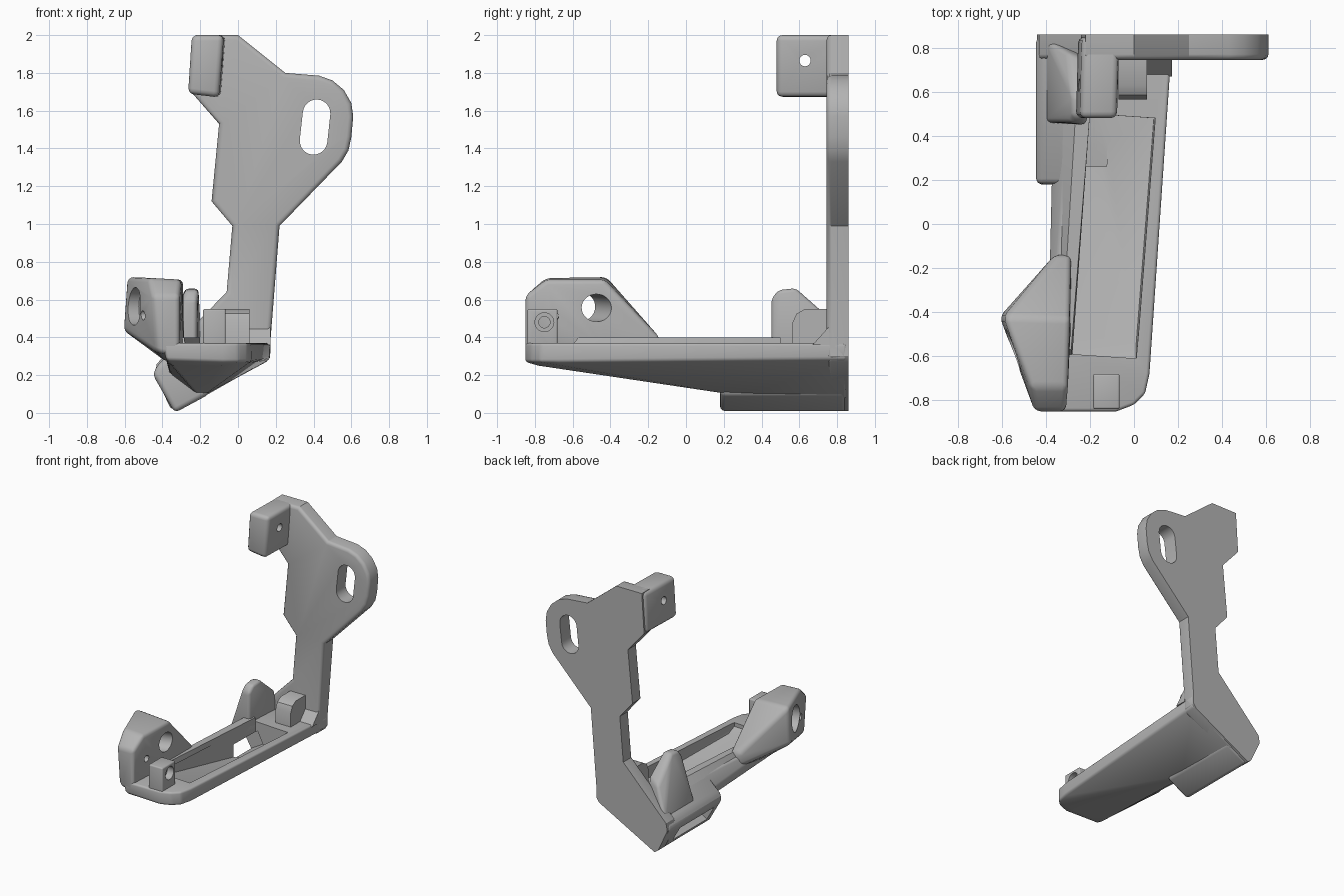
import bpy, bmesh, math
from mathutils import Vector

if "Cube" in bpy.data.objects:
    bpy.data.objects.remove(bpy.data.objects["Cube"], do_unlink=True)

grey = bpy.data.materials.new("plain grey")
grey.use_nodes = True
grey.diffuse_color = (0.45, 0.45, 0.45, 1)
grey.node_tree.nodes["Principled BSDF"].inputs["Base Color"].default_value = grey.diffuse_color


def add_object(name, bm):
    bmesh.ops.recalc_face_normals(bm, faces=bm.faces)
    mesh = bpy.data.meshes.new(name)
    bm.to_mesh(mesh)
    bm.free()
    mesh.materials.append(grey)
    obj = bpy.data.objects.new(name, mesh)
    bpy.context.collection.objects.link(obj)
    return obj


def round_edges(bm, edges, width, segments=3):
    if width:
        bmesh.ops.bevel(bm, geom=edges, offset=width, segments=segments,
                        profile=0.5, affect='EDGES', clamp_overlap=True)


def hull(name, points, width=0.0):
    """Convex solid around the points, with rounded edges."""
    bm = bmesh.new()
    for p in points:
        bm.verts.new(p)
    res = bmesh.ops.convex_hull(bm, input=bm.verts)
    bmesh.ops.delete(bm, geom=[v for v in bm.verts if not v.link_faces], context='VERTS')
    bmesh.ops.dissolve_limit(bm, angle_limit=math.radians(2), verts=bm.verts, edges=bm.edges)
    sharp = [e for e in bm.edges if e.is_manifold and e.calc_face_angle() > 0.4]
    round_edges(bm, sharp, width)
    return add_object(name, bm)


def prism(name, outline, y0, y1, front_width=0.0):
    """Front outline (x, z) pushed back from y0 to y1."""
    bm = bmesh.new()
    face = bm.faces.new([bm.verts.new((x, y0, z)) for x, z in outline])
    res = bmesh.ops.extrude_face_region(bm, geom=[face], use_keep_orig=True)
    moved = [g for g in res["geom"] if isinstance(g, bmesh.types.BMVert)]
    bmesh.ops.translate(bm, verts=moved, vec=(0, y1 - y0, 0))
    bmesh.ops.recalc_face_normals(bm, faces=bm.faces)
    rim = [e for e in bm.edges if all(abs(v.co.y - y0) < 1e-5 for v in e.verts)]
    round_edges(bm, rim, front_width)
    return add_object(name, bm)


def box_points(x0, x1, y0, y1, z0, z1):
    return [(x, y, z) for x in (x0, x1) for y in (y0, y1) for z in (z0, z1)]


def bore(start, end, radius):
    """Round cutter between two points."""
    a, b = Vector(start), Vector(end)
    bm = bmesh.new()
    bmesh.ops.create_cone(bm, cap_ends=True, segments=32, radius1=radius,
                          radius2=radius, depth=(b - a).length)
    turn = (b - a).to_track_quat('Z', 'Y').to_matrix().to_4x4()
    bmesh.ops.transform(bm, matrix=turn, verts=bm.verts)
    bmesh.ops.translate(bm, verts=bm.verts, vec=(a + b) / 2)
    return add_object("bore_cutter", bm)


def cut(obj, cutters):
    bpy.context.view_layer.objects.active = obj
    for c in cutters:
        c.hide_render = True
        mod = obj.modifiers.new("cut", 'BOOLEAN')
        mod.operation, mod.solver, mod.object = 'DIFFERENCE', 'EXACT', c
        bpy.ops.object.modifier_apply(modifier=mod.name)


# Back plate with slotted lug
plate = prism("back_plate", [
    (-0.22, 2.0), (0, 2.0), (0.25, 1.8), (0.43, 1.785), (0.5, 1.76), (0.56, 1.71),
    (0.6, 1.64), (0.61, 1.57), (0.6, 1.46), (0.585, 1.39), (0.55, 1.33), (0.22, 0.99),
    (0.17, 0.36), (0.17, 0.3), (0.15, 0.27), (-0.33, 0.01), (-0.36, 0.03), (-0.44, 0.2),
    (-0.43, 0.26), (-0.06, 0.64), (-0.03, 0.99), (-0.14, 1.12), (-0.10, 1.53),
    (-0.24, 1.69)], 0.745, 0.86, 0.025)
slot = []
for cx, cz, start in ((0.416, 1.586, 0), (0.4, 1.44, math.pi)):
    for i in range(13):
        t = start + math.pi * i / 12 - 0.09
        slot.append((cx + 0.073 * math.cos(t), cz + 0.073 * math.sin(t)))
slot_cutter = prism("slot_cutter", slot, 0.6, 1.0)
cut(plate, [slot_cutter])

# Upper mounting tab
tab = hull("upper_tab", [(x + dx, y, z) for x, z in
           ((-0.235, 2.0), (-0.065, 2.0), (-0.09, 1.67), (-0.255, 1.69))
           for y, dx in ((0.48, -0.01), (0.85, 0.0))], 0.03)
tab_bore = bore((-0.5, 0.63, 1.865), (0.2, 0.63, 1.865), 0.03)
cut(tab, [tab_bore])

# Sloping base tray
tray = hull("base_tray", [
    (-0.4, -0.85, 0.37), (-0.08, -0.85, 0.37), (0.0, -0.82, 0.37), (0.05, -0.77, 0.37),
    (0.07, -0.68, 0.37), (0.175, 0.85, 0.37), (-0.27, 0.85, 0.37),
    (-0.38, -0.85, 0.28), (-0.08, -0.85, 0.27), (0.0, -0.82, 0.27), (0.05, -0.77, 0.27),
    (0.07, -0.68, 0.27), (0.17, 0.85, 0.285), (-0.35, -0.78, 0.25), (-0.1, -0.78, 0.25),
    (-0.2, 0.35, 0.08), (-0.2, 0.85, 0.075), (-0.36, 0.35, 0.2), (-0.36, 0.85, 0.2),
    (-0.37, -0.15, 0.25)], 0.015)

# Low side wing below the tray
wing = hull("side_wing", [(x, y, z) for x, z in
            ((-0.45, 0.2), (-0.335, 0.0), (-0.15, 0.1), (-0.2, 0.36), (-0.3, 0.37), (-0.43, 0.25))
            for y in (0.18, 0.85)], 0.03)

# Raised rail beside the pocket
rail = hull("side_rail", [(-0.35, -0.6, 0.35), (-0.28, -0.6, 0.36), (-0.2, 0.5, 0.36),
            (-0.32, 0.5, 0.35), (-0.33, -0.57, 0.40), (-0.285, -0.57, 0.40),
            (-0.2, 0.5, 0.40), (-0.265, 0.5, 0.40)])

# Front ear: faceted wedge with an angled bore
front_ear = hull("front_ear", [
    (-0.59, -0.42, 0.72), (-0.29, -0.43, 0.705), (-0.3, -0.74, 0.705), (-0.47, -0.74, 0.715),
    (-0.31, -0.85, 0.62), (-0.45, -0.85, 0.62), (-0.31, -0.85, 0.3), (-0.43, -0.85, 0.32),
    (-0.61, -0.42, 0.44), (-0.36, -0.14, 0.4), (-0.285, -0.14, 0.4), (-0.36, -0.14, 0.3),
    (-0.285, -0.14, 0.32), (-0.38, -0.42, 0.27), (-0.285, -0.42, 0.3)], 0.025)
ear_bores = [bore((-0.1, -0.4, 0.55), (-0.78, -0.66, 0.57), 0.073),
             bore((-0.49, -0.55, 0.563), (-0.78, -0.66, 0.57), 0.1),
             bore((-0.1, -0.70, 0.505), (-0.8, -0.70, 0.525), 0.025)]
cut(front_ear, ear_bores)

# Rear ear: tapered, leaning into the plate
rear_ear = hull("rear_ear", [
    (-0.4, 0.46, 0.27), (-0.22, 0.45, 0.27), (-0.2, 0.78, 0.3), (-0.4, 0.84, 0.27),
    (-0.22, 0.45, 0.6), (-0.29, 0.46, 0.6), (-0.21, 0.49, 0.65), (-0.28, 0.49, 0.65),
    (-0.21, 0.58, 0.66), (-0.28, 0.58, 0.66), (-0.2, 0.74, 0.52), (-0.3, 0.78, 0.48)], 0.02)

# Pocket in the tray and window through the wing
pocket = hull("pocket_cutter", [
    (-0.285, -0.5, 0.6), (-0.285, -0.59, 0.6), (0.01, -0.61, 0.6), (0.11, 0.48, 0.6),
    (-0.2, 0.5, 0.6), (-0.285, -0.59, 0.34), (0.01, -0.61, 0.34), (-0.285, -0.5, 0.31),
    (0.01, -0.54, 0.31), (0.09, 0.48, 0.26), (-0.2, 0.5, 0.15), (-0.22, 0.25, 0.18)])
window = hull("window_cutter", [(x, y, z) for x, z in
              ((-0.52, 0.1), (-0.46, -0.01), (-0.12, 0.19), (-0.18, 0.3))
              for y in (0.26, 0.68)])
cut(tray, [pocket, window])
cut(wing, [pocket, window])
cut(rear_ear, [window])

# Small bearing blocks and corner gusset
front_block = hull("front_block", box_points(-0.185, -0.065, -0.84, -0.68, 0.3, 0.55), 0.01)
block_bores = [bore((-0.12, -0.75, 0.48), (0.1, -0.75, 0.48), 0.05),
               bore((-0.4, -0.75, 0.48), (0.1, -0.75, 0.48), 0.03)]
cut(front_block, block_bores)
rear_block = hull("rear_block", [(x, y, z) for x in (-0.07, 0.06) for y, z in
                  ((0.565, 0.33), (0.565, 0.48), (0.585, 0.525), (0.63, 0.55),
                   (0.76, 0.55), (0.76, 0.33))])
gusset = hull("corner_gusset", [(x, y, z) for x in (0.06, 0.172) for y, z in
              ((0.67, 0.36), (0.76, 0.36), (0.76, 0.46))])

for cutter in [slot_cutter, tab_bore, pocket, window] + ear_bores + block_bores:
    bpy.data.objects.remove(cutter, do_unlink=True)

# Smooth rounded edges, keep corners crisp
bpy.ops.object.select_all(action='DESELECT')
parts = [plate, tab, tray, wing, rail, front_ear, rear_ear, front_block, rear_block, gusset]
for part in parts:
    part.select_set(True)
bpy.context.view_layer.objects.active = plate
bpy.ops.object.shade_smooth_by_angle(angle=math.radians(32))
